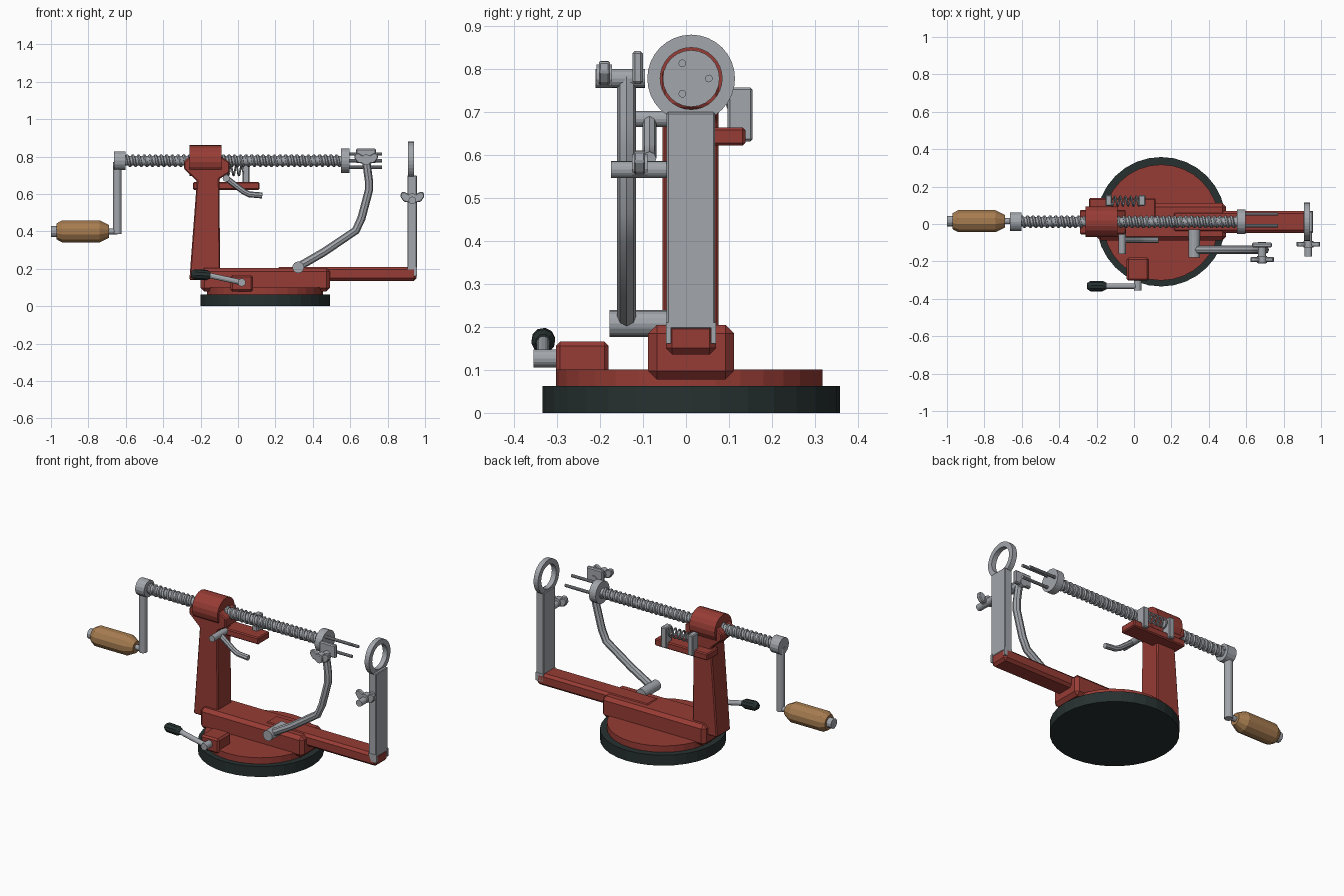
import bpy, bmesh, math
from mathutils import Vector

old = bpy.data.objects.get("Cube")
if old:
    bpy.data.objects.remove(old, do_unlink=True)


def material(name, rgb):
    m = bpy.data.materials.new(name)
    m.use_nodes = True
    m.diffuse_color = (*rgb, 1)
    m.node_tree.nodes["Principled BSDF"].inputs["Base Color"].default_value = (*rgb, 1)
    return m


RED = material("red enamel", (0.31, 0.045, 0.035))
STEEL = material("steel", (0.36, 0.38, 0.41))
WOOD = material("wood", (0.38, 0.2, 0.08))
RUBBER = material("black rubber", (0.02, 0.03, 0.03))
AXIS_Y, AXIS_Z = 0.012, 0.778


def finish(name, bm, mat, bevel=0):
    bmesh.ops.recalc_face_normals(bm, faces=bm.faces)
    mesh = bpy.data.meshes.new(name)
    bm.to_mesh(mesh)
    bm.free()
    ob = bpy.data.objects.new(name, mesh)
    bpy.context.collection.objects.link(ob)
    mesh.materials.append(mat)
    if bevel:
        mod = ob.modifiers.new("bevel", 'BEVEL')
        mod.width, mod.segments = bevel, 1
    return ob


def box(name, x, y, z, mat, bevel=0):
    """Box from (min, max) pairs."""
    bm = bmesh.new()
    bmesh.ops.create_cube(bm, size=1)
    for v in bm.verts:
        v.co = [(lo + hi) / 2 + c * (hi - lo) for c, (lo, hi) in zip(v.co, (x, y, z))]
    return finish(name, bm, mat, bevel)


def lathe(name, start, direction, profile, mat, sides=16, closed=False):
    """Rings of (distance, radius) swept round an axis."""
    bm = bmesh.new()
    d = Vector(direction).normalized()
    u = d.orthogonal().normalized()
    w = d.cross(u)
    rings = []
    for t, r in profile:
        turn = [2 * math.pi * i / sides for i in range(sides)]
        rings.append([bm.verts.new(Vector(start) + d * t + (u * math.cos(a) + w * math.sin(a)) * r)
                      for a in turn])
    pairs = list(zip(rings, rings[1:]))
    if closed:
        pairs.append((rings[-1], rings[0]))
    else:
        bm.faces.new(rings[0])
        bm.faces.new(rings[-1])
    for a, b in pairs:
        for i in range(sides):
            j = (i + 1) % sides
            bm.faces.new((a[i], a[j], b[j], b[i]))
    return finish(name, bm, mat)


def rod(name, a, b, r, mat, sides=16):
    d = Vector(b) - Vector(a)
    return lathe(name, a, d, [(0, r), (d.length, r)], mat, sides)


def prism(name, outline, y0, y1, mat, bevel=0):
    """Outline in x and z, extruded along y."""
    bm = bmesh.new()
    face = bm.faces.new([bm.verts.new((x, y0, z)) for x, z in outline])
    new = bmesh.ops.extrude_face_region(bm, geom=[face])["geom"]
    moved = [v for v in new if isinstance(v, bmesh.types.BMVert)]
    bmesh.ops.translate(bm, verts=moved, vec=(0, y1 - y0, 0))
    return finish(name, bm, mat, bevel)


def tube(name, points, r, mat, resolution=2):
    """Round wire along a path, turned into a mesh."""
    curve = bpy.data.curves.new(name, 'CURVE')
    curve.dimensions = '3D'
    curve.bevel_depth, curve.bevel_resolution, curve.use_fill_caps = r, resolution, True
    spline = curve.splines.new('POLY')
    spline.points.add(len(points) - 1)
    for p, co in zip(spline.points, points):
        p.co = (*co, 1)
    temp = bpy.data.objects.new(name + " path", curve)
    bpy.context.collection.objects.link(temp)
    bpy.context.view_layer.update()
    mesh = bpy.data.meshes.new_from_object(temp)
    bpy.data.objects.remove(temp, do_unlink=True)
    ob = bpy.data.objects.new(name, mesh)
    bpy.context.collection.objects.link(ob)
    mesh.materials.clear()
    mesh.materials.append(mat)
    bpy.ops.object.select_all(action='DESELECT')
    ob.select_set(True)
    bpy.context.view_layer.objects.active = ob
    bpy.ops.object.shade_smooth_by_angle()
    return ob


def helix(x0, x1, y, z, r, turns, steps=12):
    n = turns * steps
    return [(x0 + (x1 - x0) * i / n,
             y + r * math.cos(2 * math.pi * i / steps),
             z + r * math.sin(2 * math.pi * i / steps)) for i in range(n + 1)]


def wing_nut(name, x, y, z):
    """Hub with two raised, rounded wings, facing the front."""
    rod(name + "_hub", (x, y - 0.018, z), (x, y + 0.018, z), 0.028, STEEL, 12)
    for side, label in ((1, "left"), (-1, "right")):
        outline = [(x + side * dx, z + dz) for dx, dz in
                   ((0.01, -0.022), (0.045, -0.016), (0.064, 0.01), (0.06, 0.034), (0.04, 0.036), (0.012, 0.018))]
        prism(f"{name}_{label}_wing", outline, y - 0.013, y + 0.013, STEEL, 0.004)


# Suction base and body
rod("rubber_foot", (0.145, 0.012, 0), (0.145, 0.012, 0.063), 0.346, RUBBER, 32)
rod("base_disc", (0.145, 0.008, 0.06), (0.145, 0.008, 0.101), 0.31, RED, 32)
box("body_block", (-0.2, 0.492), (-0.088, 0.112), (0.078, 0.205), RED, 0.02)
box("long_arm", (0.205, 0.955), (-0.047, 0.07), (0.136, 0.21), RED, 0.015)

# Column and screw housing
prism("column", [(-0.26, 0.14), (-0.095, 0.14), (-0.1, 0.68), (-0.045, 0.715), (-0.045, 0.77),
                 (-0.09, 0.8), (-0.26, 0.8), (-0.29, 0.77), (-0.29, 0.735), (-0.22, 0.67)],
      -0.055, 0.076, RED, 0.006)
rod("screw_housing", (-0.258, AXIS_Y, AXIS_Z), (-0.088, AXIS_Y, AXIS_Z), 0.083, RED, 18)

# Rear shelf with spring and brackets
box("rear_shelf", (-0.24, 0.115), (0.03, 0.138), (0.622, 0.664), RED, 0.006)
for label, x in (("right", -0.135), ("left", 0.043)):
    box(label + "_spring_bracket", (x - 0.018, x + 0.018), (0.097, 0.155), (0.632, 0.757), STEEL, 0.005)
tube("spring", helix(-0.13, 0.04, 0.122, 0.725, 0.026, 6), 0.005, STEEL, 1)

# Threaded screw, crank and grip
rod("screw_core", (-0.62, AXIS_Y, AXIS_Z), (0.56, AXIS_Y, AXIS_Z), 0.025, STEEL)
tube("screw_thread", helix(-0.6, 0.55, AXIS_Y, AXIS_Z, 0.026, 38), 0.009, STEEL, 1)
rod("crank_hub", (-0.662, AXIS_Y, AXIS_Z), (-0.602, AXIS_Y, AXIS_Z), 0.05, STEEL)
rod("crank_arm", (-0.645, 0.015, 0.385), (-0.645, 0.015, 0.77), 0.023, STEEL)
rod("grip_shaft", (-0.99, 0.015, 0.4), (-0.645, 0.015, 0.4), 0.016, STEEL)
rod("grip_end_cap", (-1, 0.015, 0.4), (-0.965, 0.015, 0.4), 0.03, STEEL, 12)
lathe("wooden_grip", (-0.97, 0.015, 0.4), (1, 0, 0),
      [(0, 0.044), (0.03, 0.061), (0.23, 0.061), (0.28, 0.035)], WOOD, 12)

# Fork that holds the fruit
rod("fork_hub", (0.55, AXIS_Y, AXIS_Z), (0.595, AXIS_Y, AXIS_Z), 0.066, STEEL, 24)
for i in range(3):
    a = 2 * math.pi * i / 3
    y, z = AXIS_Y + 0.041 * math.cos(a), AXIS_Z + 0.041 * math.sin(a)
    lathe(f"fork_prong_{i + 1}", (0.59, y, z), (1, 0, 0), [(0, 0.009), (0.18, 0.009)], STEEL, 10)

# Coring post with cutting ring
box("ring_post", (0.905, 0.956), (-0.045, 0.068), (0.195, 0.7), STEEL, 0.004)
for label, y in (("front", -0.041), ("rear", 0.064)):
    box(label + "_post_flange", (0.907, 0.958), (y - 0.006, y + 0.006), (0.162, 0.21), STEEL)
lathe("cutting_ring", (0.91, AXIS_Y, AXIS_Z), (1, 0, 0),
      [(0, 0.072), (0, 0.102), (0.03, 0.102), (0.03, 0.072)], STEEL, 32, True)
rod("post_bolt", (0.932, -0.175, 0.566), (0.932, -0.03, 0.566), 0.02, STEEL)
wing_nut("post_wing_nut", 0.932, -0.108, 0.575)

# Peeling arm and blade
rod("peeler_pivot", (0.322, -0.178, 0.208), (0.322, -0.03, 0.208), 0.031, STEEL)
tube("peeler_arm", [(x, -0.138, z) for x, z in
                    ((0.322, 0.21), (0.46, 0.29), (0.63, 0.405), (0.66, 0.47), (0.7, 0.62), (0.7, 0.67), (0.685, 0.78))],
     0.022, STEEL)
rod("blade_bolt", (0.685, -0.21, 0.778), (0.685, -0.095, 0.778), 0.022, STEEL)
box("blade_plate", (0.63, 0.738), (-0.125, -0.1), (0.765, 0.842), STEEL, 0.006)
wing_nut("blade_wing_nut", 0.685, -0.19, 0.783)

# Release lever on the column
rod("release_pivot", (-0.063, -0.16, 0.684), (-0.063, -0.03, 0.684), 0.019, STEEL)
tube("release_lever", [(-0.063, -0.085, 0.684), (0.03, -0.085, 0.613), (0.06, -0.085, 0.598), (0.13, -0.085, 0.592)],
     0.016, STEEL)

# Suction clamp lever
box("clamp_housing", (-0.04, 0.08), (-0.303, -0.18), (0.078, 0.166), RED, 0.01)
rod("clamp_pin", (0.02, -0.355, 0.127), (0.02, -0.29, 0.127), 0.021, STEEL)
rod("clamp_lever", (0.02, -0.332, 0.127), (-0.16, -0.332, 0.166), 0.015, STEEL, 12)
lathe("clamp_knob", (-0.148, -0.332, 0.165), (-1, 0, 0.06),
      [(0, 0.018), (0.02, 0.028), (0.085, 0.028), (0.103, 0.016)], RUBBER, 10)
